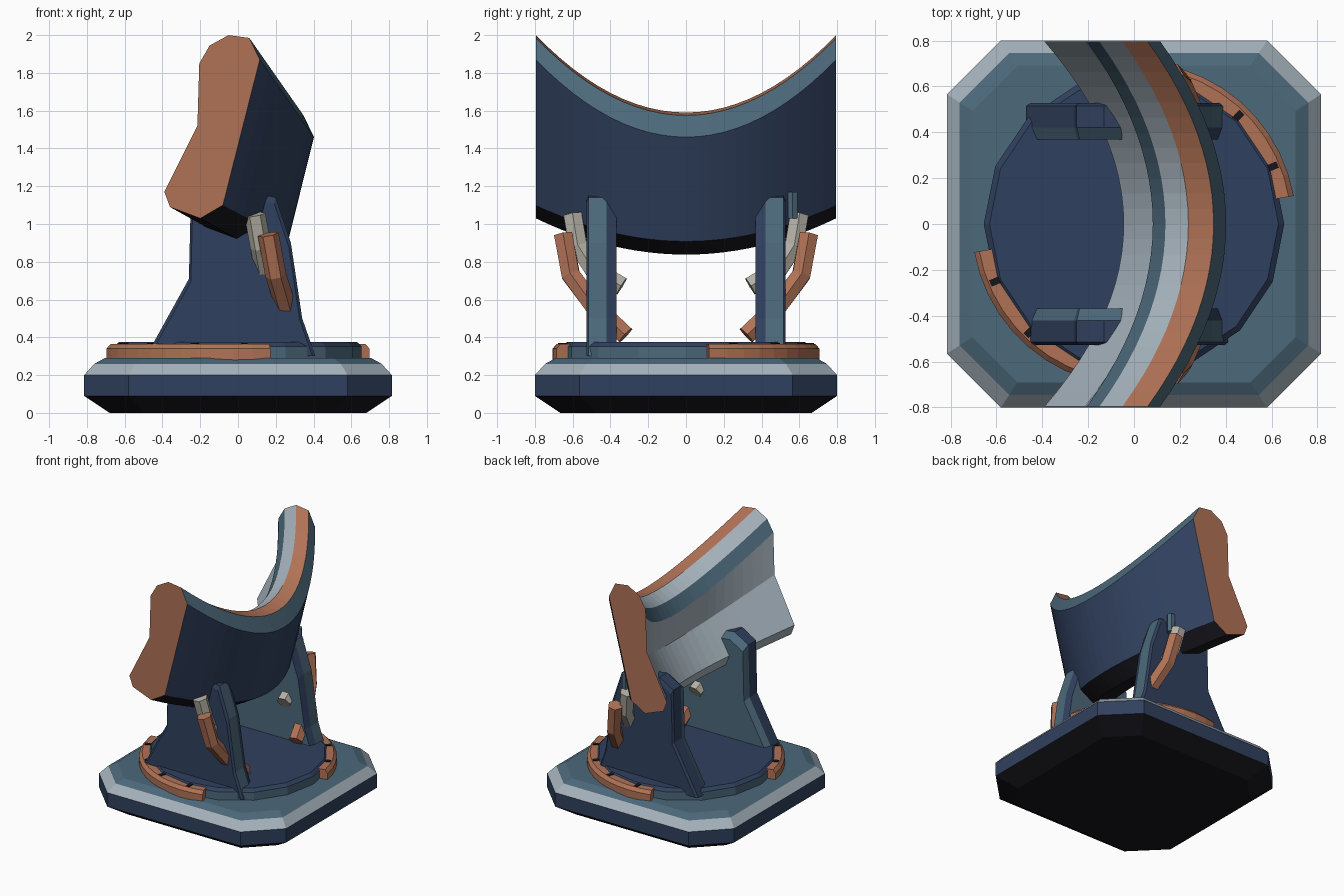
import bpy, bmesh, math
from mathutils import Vector

cube = bpy.data.objects.get("Cube")
if cube:
    bpy.data.objects.remove(cube, do_unlink=True)


def make_material(name, rgb):
    lin = [((c / 255 + 0.055) / 1.055) ** 2.4 for c in rgb] + [1]
    m = bpy.data.materials.new(name)
    m.use_nodes = True
    m.diffuse_color = lin
    m.node_tree.nodes["Principled BSDF"].inputs["Base Color"].default_value = lin
    return m


COLOURS = {
    "navy": (48, 64, 94), "teal": (76, 104, 122), "light_grey": (165, 178, 188),
    "copper": (176, 114, 86), "black": (22, 21, 27), "warm_grey": (180, 176, 165),
}
MATS = {n: make_material(n, c) for n, c in COLOURS.items()}


def loft(name, rings, colour, caps):
    """Skin closed rings; colour(band, edge) names each side face, caps the two ends."""
    names = list(MATS)
    bm = bmesh.new()
    rows = [[bm.verts.new(p) for p in ring] for ring in rings]
    n = len(rows[0])
    for i in range(len(rows) - 1):
        for j in range(n):
            k = (j + 1) % n
            f = bm.faces.new((rows[i][j], rows[i][k], rows[i + 1][k], rows[i + 1][j]))
            f.material_index = names.index(colour(i, j))
    for row, c in zip((rows[0], rows[-1]), caps):
        bm.faces.new(row).material_index = names.index(c)
    bmesh.ops.recalc_face_normals(bm, faces=bm.faces)
    me = bpy.data.meshes.new(name)
    bm.to_mesh(me)
    bm.free()
    for m in MATS.values():
        me.materials.append(m)
    ob = bpy.data.objects.new(name, me)
    bpy.context.collection.objects.link(ob)
    return ob


# Octagonal base, stacked from inset outlines
def octagon(inset, z):
    a, b, c = 0.815 - inset, 0.8 - inset, 0.235 - inset * 0.35
    return [(a, c - b, z), (a, b - c, z), (a - c, b, z), (c - a, b, z),
            (-a, b - c, z), (-a, c - b, z), (c - a, -b, z), (a - c, -b, z)]


base_bands = ["black", "navy", "light_grey", "teal"]
base_levels = [(0.135, 0), (0, 0.09), (0, 0.2), (0.055, 0.26), (0.11, 0.29)]
loft("base", [octagon(d, z) for d, z in base_levels],
     lambda i, j: base_bands[i], ("black", "teal"))


# Turntable disc
def circle(r, z, n=16):
    return [(r * math.cos(math.tau * k / n), r * math.sin(math.tau * k / n), z)
            for k in range(n)]


loft("turntable", [circle(0.655, 0.28), circle(0.655, 0.352), circle(0.63, 0.375)],
     lambda i, j: ("teal", "navy")[i], ("teal", "navy"))

# Curved guide rails with dark notches, one on each side
rail = [(0.62, 0.28), (0.707, 0.28), (0.707, 0.34), (0.685, 0.365), (0.62, 0.365)]
for side, turn in (("back", 0), ("front", 180)):
    rings = []
    for k in range(13):
        a = math.radians(turn + 10 + 94 * k / 12)
        rings.append([(r * math.cos(a), r * math.sin(a), z) for r, z in rail])
    loft(side + "_rail", rings, lambda i, j: "copper", ("copper", "copper"))
    for k in range(4):
        a = math.radians(turn + 22.5 + 23.5 * k)
        out = Vector((math.cos(a), math.sin(a), 0))
        across = Vector((-out.y, out.x, 0))
        corners = [out * (0.652 + u) + across * v for u, v in
                   ((-0.026, -0.015), (0.026, -0.015), (0.026, 0.015), (-0.026, 0.015))]
        loft(f"{side}_rail_notch_{k + 1}",
             [[p + Vector((0, 0, z)) for p in corners] for z in (0.362, 0.369)],
             lambda i, j: "black", ("black", "black"))

# Support plates: bevelled outline, teal toward the middle
plate = [(-0.47, 0.33), (-0.26, 0.71), (-0.25, 1.12), (-0.13, 1.19), (0.12, 1.16),
         (0.2, 1.14), (0.28, 0.9), (0.34, 0.5), (0.41, 0.3)]


def plate_ring(y, s):
    return [(x * s, y, 0.35 + (z - 0.35) * s) for x, z in plate]


def plate_colour(i, j):
    front_edge = 5 <= j <= 7
    if i == 0:
        return "navy" if front_edge else "teal"
    return "teal" if front_edge and i == 1 else "navy"


# Bent arms that pass through the plates
def arm(name, path, radius, colour):
    pts = [Vector(p) for p in path]
    rings = []
    for k, p in enumerate(pts):
        t = (pts[min(k + 1, len(pts) - 1)] - pts[max(k - 1, 0)]).normalized()
        e2 = t.cross(Vector((1, 0, 0))).normalized()
        e1 = e2.cross(t)
        rings.append([p + radius * (e1 * math.cos(a) + e2 * math.sin(a))
                      for a in (math.tau * q / 6 for q in range(6))])
    loft(name, rings, lambda i, j: colour, (colour, colour))


outer_arm = [(0.16, 0.65, 0.945), (0.2, 0.61, 0.73), (0.25, 0.49, 0.57), (0.28, 0.32, 0.41)]
inner_arm = [(0.09, 0.6, 1.05), (0.12, 0.57, 0.88), (0.145, 0.49, 0.76), (0.16, 0.34, 0.67)]
for side, s in (("front", -1), ("back", 1)):
    loft(side + "_support_plate",
         [plate_ring(s * y, f) for y, f in ((0.368, 0.95), (0.42, 1), (0.515, 1), (0.528, 0.96))],
         plate_colour, ("teal", "navy"))
    arm(side + "_outer_arm", [(x, s * y, z) for x, y, z in outer_arm], 0.056, "copper")
    arm(side + "_inner_arm", [(x, s * y, z) for x, y, z in inner_arm], 0.056, "warm_grey")

# Small lug beside the back plate
arm("back_lug", [(0.13, 0.565, 1.03), (0.13, 0.565, 1.17)], 0.03, "teal")

# Curved shield: end section bulging toward the middle section
section = [(-0.39, 1.17), (-0.215, 1.52), (-0.205, 1.85), (-0.15, 1.945), (-0.05, 2.0),
           (0.06, 1.985), (0.115, 1.87), (-0.08, 1.1), (-0.2, 1.03), (-0.36, 1.09)]
low, mid, high = (0.345, -0.192), (0.315, -0.3), (0.287, -0.41)
bulge = [low, mid] + [high] * 5 + [low] * 3
shield_colours = ["light_grey", "light_grey", "teal", "light_grey", "copper",
                  "teal", "navy", "black", "black", "light_grey"]
SEGMENTS = 24
shield_rings = []
for k in range(SEGMENTS + 1):
    w = 2 * k / SEGMENTS - 1
    t = 1 - w * w
    shield_rings.append([(x + dx * t, 0.795 * w, z + dz * t)
                         for (x, z), (dx, dz) in zip(section, bulge)])
loft("shield", shield_rings, lambda i, j: shield_colours[j], ("copper", "copper"))
